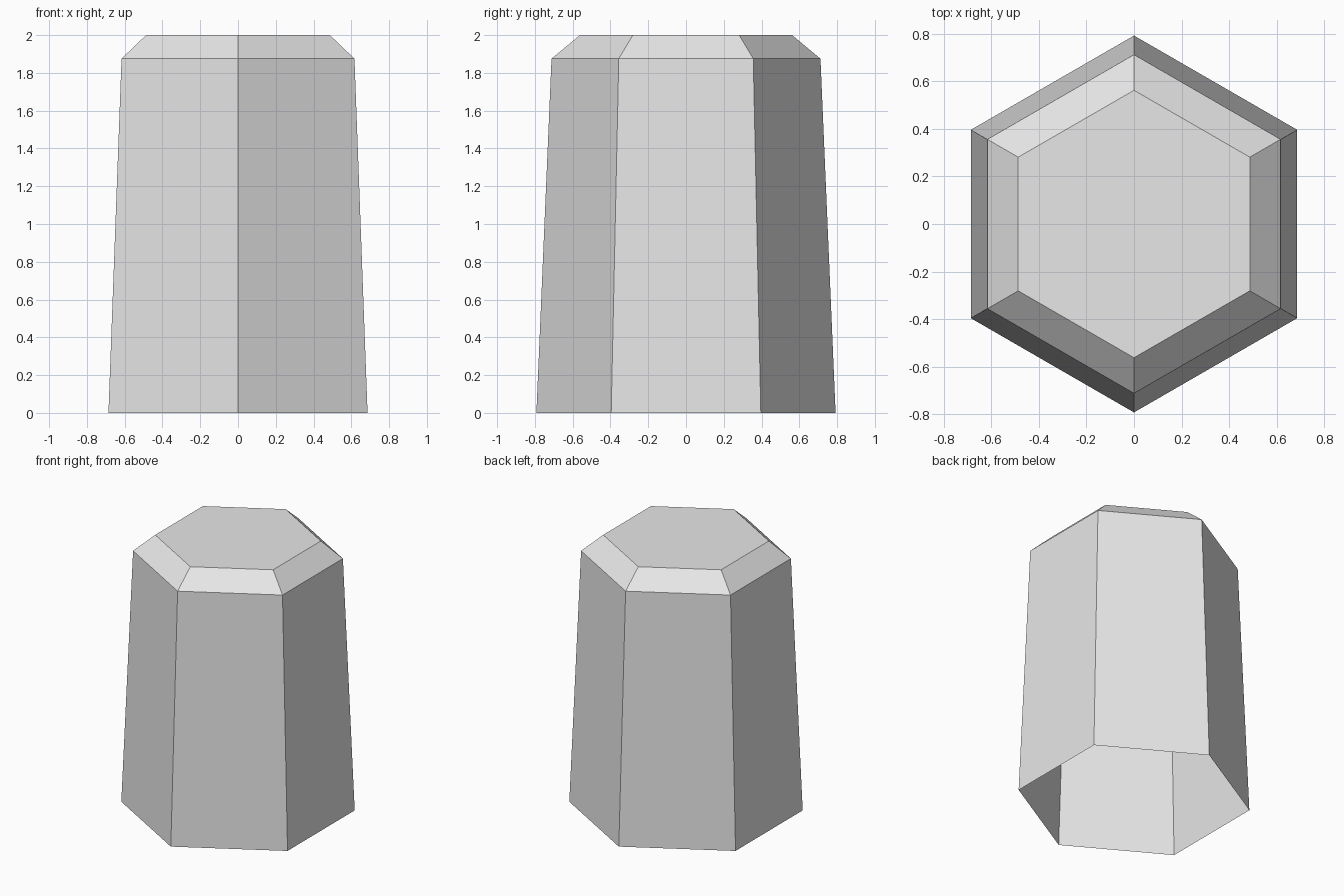
import bpy
import bmesh
from math import cos, sin, radians

SIDES = 6

cube = bpy.data.objects.get("Cube")
if cube:
    bpy.data.objects.remove(cube, do_unlink=True)

# Single plain grey
grey = bpy.data.materials.new("light_grey")
grey.use_nodes = True
colour = (0.8, 0.8, 0.8, 1.0)
grey.diffuse_color = colour
grey.node_tree.nodes["Principled BSDF"].inputs["Base Color"].default_value = colour


def ring(bm, radius, z):
    """Hexagon of vertices with a corner facing the front."""
    angles = [radians(-90 + 360 * i / SIDES) for i in range(SIDES)]
    return [bm.verts.new((radius * cos(a), radius * sin(a), z)) for a in angles]


# Tapered body, chamfered rim and flat cap; the underside stays open
bm = bmesh.new()
rings = [ring(bm, r, z) for r, z in ((0.792, 0), (0.712, 1.875), (0.562, 2))]
for low, high in zip(rings, rings[1:]):
    for i in range(SIDES):
        j = (i + 1) % SIDES
        bm.faces.new((low[i], low[j], high[j], high[i]))
bm.faces.new(rings[-1])

mesh = bpy.data.meshes.new("hexagonal_post")
bm.to_mesh(mesh)
bm.free()
mesh.materials.append(grey)
post = bpy.data.objects.new("hexagonal_post", mesh)
bpy.context.collection.objects.link(post)
